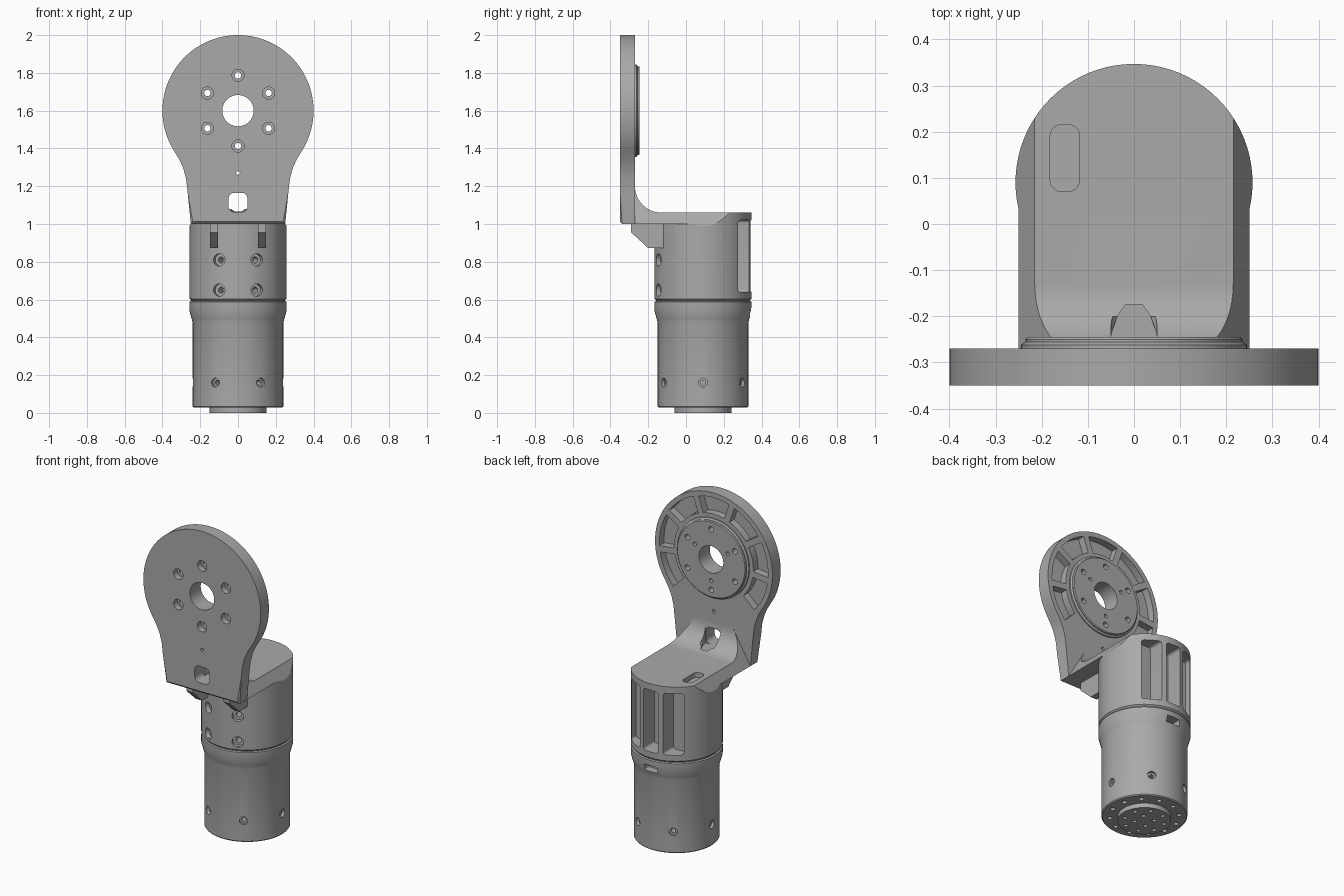
import bpy, bmesh
from math import sin, cos, pi, radians
from mathutils import Matrix, Vector

cube = bpy.data.objects.get("Cube")
if cube:
    bpy.data.objects.remove(cube, do_unlink=True)

grey = bpy.data.materials.new("machined_grey")
grey.use_nodes = True
tone = (0.4, 0.4, 0.4, 1)
grey.diffuse_color = tone
grey.node_tree.nodes["Principled BSDF"].inputs["Base Color"].default_value = tone

AXIS_Y = 0.09      # centre line of the round body
HUB_Z = 1.6        # centre of the round flange
R = 0.257          # housing radius
BACK, FRONT = -0.27, -0.35
# frames mapping (u, v, depth) to the world
XZ = Matrix(((1, 0, 0, 0), (0, 0, 1, 0), (0, 1, 0, 0), (0, 0, 0, 1)))
YZ = Matrix(((0, 0, 1, 0), (1, 0, 0, 0), (0, 1, 0, 0), (0, 0, 0, 1)))
XY = Matrix.Identity(4)
BODY = Matrix.Translation((0, AXIS_Y, 0))


def loft(bm, rings):
    loops = [[bm.verts.new(p) for p in ring] for ring in rings]
    n = len(loops[0])
    for a, b in zip(loops, loops[1:]):
        for i in range(n):
            j = (i + 1) % n
            bm.faces.new((a[i], a[j], b[j], b[i]))
    bm.faces.new(loops[0][::-1])
    bm.faces.new(loops[-1])


def lathe(bm, profile, frame, n=20):
    loft(bm, [[frame @ Vector((r * cos(2 * pi * i / n), r * sin(2 * pi * i / n), h))
               for i in range(n)] for r, h in profile])


def prism(bm, outline, d0, d1, frame):
    loft(bm, [[frame @ Vector((u, v, d)) for u, v in outline] for d in (d0, d1)])


def arc(cx, cy, r, a0, a1, n):
    return [(cx + r * cos(radians(a0 + (a1 - a0) * i / n)),
             cy + r * sin(radians(a0 + (a1 - a0) * i / n))) for i in range(n + 1)]


def rounded(cx, cy, w, h, r):
    pts = []
    for k, (sx, sy) in enumerate(((1, 1), (-1, 1), (-1, -1), (1, -1))):
        pts += arc(cx + sx * (w / 2 - r), cy + sy * (h / 2 - r), r, 90 * k, 90 * k + 90, 5)
    return pts


def radial(angle, z):
    return (Matrix.Translation((0, AXIS_Y, z)) @ Matrix.Rotation(radians(angle), 4, 'Z')
            @ Matrix.Rotation(pi / 2, 4, 'Y'))


def hub(radius=0, angle=0):
    a = radians(angle)
    return Matrix.Translation((radius * cos(a), 0, HUB_Z + radius * sin(a))) @ XZ


def make(name, build):
    bm = bmesh.new()
    build(bm)
    bmesh.ops.recalc_face_normals(bm, faces=bm.faces)
    mesh = bpy.data.meshes.new(name)
    bm.to_mesh(mesh)
    bm.free()
    mesh.materials.append(grey)
    obj = bpy.data.objects.new(name, mesh)
    bpy.context.collection.objects.link(obj)
    return obj


def combine(target, build, operation='DIFFERENCE'):
    tool = make("tool", build)
    mod = target.modifiers.new("combine", 'BOOLEAN')
    mod.operation, mod.object, mod.solver = operation, tool, 'EXACT'
    bpy.context.view_layer.objects.active = target
    bpy.ops.object.modifier_apply(modifier=mod.name)
    bpy.data.objects.remove(tool, do_unlink=True)


# Lower sleeve with flared collar and end flange
def sleeve_shape(bm):
    lathe(bm, [(0.15, 0), (0.15, 0.028), (0.235, 0.028), (0.24, 0.034), (0.24, 0.48),
               (0.246, 0.5), (R, 0.54), (R, 0.588), (0.249, 0.592), (0.249, 0.62)], BODY, 80)


def sleeve_holes(bm):
    for k in range(6):
        lathe(bm, [(0.013, 0.17), (0.013, 0.222), (0.024, 0.222), (0.024, 0.3)],
              radial(60 * k, 0.16))
    prism(bm, rounded(0, 0.535, 0.09, 0.04, 0.005), 0.29, 0.4, XZ)
    for count, ring, size, top in ((12, 0.195, 0.014, 0.07), (8, 0.115, 0.012, 0.02),
                                   (4, 0.055, 0.012, 0.02)):
        for k in range(count):
            a = 2 * pi * (k + 0.5) / count
            spot = Matrix.Translation((ring * cos(a), AXIS_Y + ring * sin(a), 0))
            lathe(bm, [(size, -0.02), (size, top)], spot, 12)


sleeve = make("lower_sleeve", sleeve_shape)
combine(sleeve, sleeve_holes)


# Upper housing, with the bracket floor and inner fillet added
def housing_shape(bm):
    lathe(bm, [(0.249, 0.596), (R, 0.604), (R, 1.06)], BODY, 80)


def floor_shape(bm):
    outline = [(-0.3, 1.0), (AXIS_Y, 1.0), (AXIS_Y, 1.06)]
    outline += arc(-0.13, 1.2, 0.14, 270, 180, 12) + [(-0.3, 1.2)]
    prism(bm, outline, -0.25, 0.25, YZ)


def side_slopes(bm):
    for s in (1, -1):
        prism(bm, [(s * 0.262, 0.98), (s * 0.104, 1.25), (s * 0.4, 1.25), (s * 0.4, 0.98)],
              -0.5, 0.5, XZ)


bracket = make("housing_and_bracket", housing_shape)
combine(bracket, floor_shape, 'UNION')
combine(bracket, side_slopes)


# Round flange plate narrowing to a neck
def plate_shape(bm):
    half = arc(0, HUB_Z, 0.4, 90, -33, 40)
    half += [(0.31, 1.34), (0.29, 1.295), (0.275, 1.24), (0.267, 1.17), (0.25, 1.0)]
    outline = half + [(-u, v) for u, v in reversed(half[1:])]
    prism(bm, outline, FRONT, BACK, XZ)
    rim = [e for e in bm.edges if all(v.co.y < FRONT + 0.001 for v in e.verts)]
    bmesh.ops.bevel(bm, geom=rim, offset=0.012, segments=1, affect='EDGES')


def boss_shape(bm):
    lathe(bm, [(0.245, -0.3), (0.245, -0.262), (0.235, -0.256), (0.235, -0.25),
               (0.23, -0.245)], hub(), 64)


def gussets(bm):
    for s in (1, -1):
        prism(bm, [(-0.29, 1.02), (-0.29, 0.955), (-0.2, 0.872), (-0.1, 0.872), (-0.1, 1.02)],
              s * 0.105, s * 0.148, YZ)


for part in (plate_shape, boss_shape, gussets):
    combine(bracket, part, 'UNION')


# Flange bores and bolt holes
def hub_holes(bm):
    lathe(bm, [(0.083, -0.4), (0.083, -0.2)], hub(), 40)
    for k in range(6):
        lathe(bm, [(0.032, -0.4), (0.032, -0.315), (0.017, -0.315), (0.017, -0.2)],
              hub(0.187, 30 + 60 * k))
    for k in range(3):
        lathe(bm, [(0.012, -0.275), (0.012, -0.2)], hub(0.13, 30 + 120 * k), 12)
    lathe(bm, [(0.01, -0.4), (0.01, -0.2)], hub(0.33, -90), 12)


# Ribbed pockets around the back of the flange
def pockets(bm):
    step = 270 / 7
    for k in range(7):
        a = -45 + step * k
        prism(bm, arc(0, HUB_Z, 0.37, a + 3, a + step - 3, 8)
              + arc(0, HUB_Z, 0.27, a + step - 4, a + 4, 8), -0.315, -0.2, XZ)


# Cable window with its scooped channel
def window(bm):
    prism(bm, rounded(0, 1.114, 0.1, 0.102, 0.03), -0.4, -0.2, XZ)


def channel(bm):
    half = [(0.054, -0.268), (0.048, -0.235), (0.036, -0.2), (0.018, -0.174)]
    prism(bm, half + [(-u, v) for u, v in reversed(half)], 1.063, 1.3, XY)


# Housing openings: rear vents, front screws and top slot
def housing_cuts(bm):
    for x in (-0.128, 0, 0.128):
        prism(bm, rounded(x, 0.83, 0.1, 0.38, 0.015), 0.235, 0.5, XZ)
    for z in (0.65, 0.81):
        for a in (-90 - 23, -90 + 23):
            lathe(bm, [(0.016, 0.17), (0.016, 0.23), (0.033, 0.23), (0.033, 0.3)],
                  radial(a, z))
    prism(bm, rounded(-0.15, 0.143, 0.064, 0.145, 0.025), 1.03, 1.2, XY)


for cut in (hub_holes, pockets, window, channel, housing_cuts):
    combine(bracket, cut)

bpy.ops.object.select_all(action='DESELECT')
for obj in (sleeve, bracket):
    obj.select_set(True)
    bpy.context.view_layer.objects.active = obj
bpy.ops.object.shade_smooth_by_angle(angle=radians(25))
